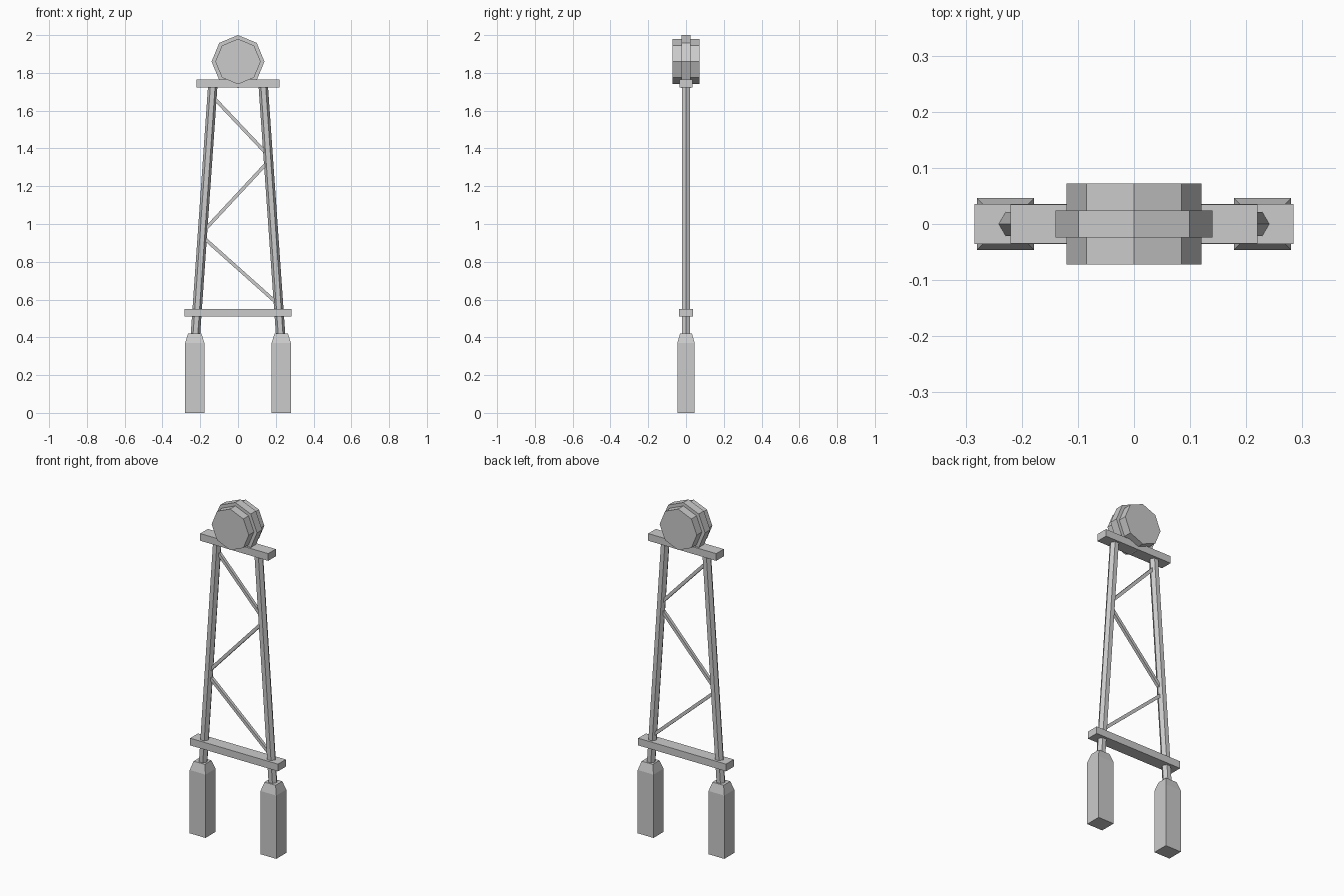
import bpy, bmesh, math
from mathutils import Vector, Matrix

if "Cube" in bpy.data.objects:
    bpy.data.objects.remove(bpy.data.objects["Cube"])


def finish(name, bm):
    bmesh.ops.recalc_face_normals(bm, faces=bm.faces)
    me = bpy.data.meshes.new(name)
    bm.to_mesh(me)
    bm.free()
    ob = bpy.data.objects.new(name, me)
    bpy.context.collection.objects.link(ob)
    return ob


def box(name, size, centre):
    bm = bmesh.new()
    bmesh.ops.create_cube(bm, size=1)
    bmesh.ops.scale(bm, vec=size, verts=bm.verts)
    bmesh.ops.translate(bm, vec=centre, verts=bm.verts)
    return finish(name, bm)


def foot(name, x):
    bm = bmesh.new()
    bmesh.ops.create_cube(bm, size=1)
    bmesh.ops.scale(bm, vec=(0.102, 0.092, 0.37), verts=bm.verts)
    bmesh.ops.translate(bm, vec=(x, 0, 0.185), verts=bm.verts)
    top = max(bm.faces, key=lambda f: f.calc_center_median().z)
    cap = bmesh.ops.extrude_discrete_faces(bm, faces=[top])["faces"][0]
    for v in cap.verts:
        v.co = (x + (v.co.x - x) * 0.7, v.co.y * 0.68, 0.42)
    return finish(name, bm)


def leg(name, a, b, r):
    # hexagonal post, sheared so its ends stay level
    bm = bmesh.new()
    rings = [[bm.verts.new(Vector(p) + Vector((r * math.cos(i * math.pi / 3),
                                              r * math.sin(i * math.pi / 3), 0)))
              for i in range(6)] for p in (a, b)]
    for i in range(6):
        j = (i + 1) % 6
        bm.faces.new((rings[0][i], rings[0][j], rings[1][j], rings[1][i]))
    for ring in rings:
        bm.faces.new(ring)
    return finish(name, bm)


def brace(name, a, b, width):
    a, b = Vector(a), Vector(b)
    d = b - a
    ob = box(name, (d.length, width, width), (0, 0, 0))
    turn = Matrix.Rotation(-math.atan2(d.z, d.x), 4, 'Y')
    ob.data.transform(Matrix.Translation((a + b) / 2) @ turn)
    return ob


def drum(name, r, depth, z):
    bm = bmesh.new()
    bmesh.ops.create_cone(bm, cap_ends=True, segments=8,
                          radius1=r, radius2=r, depth=depth)
    bmesh.ops.transform(bm, verts=bm.verts, matrix=Matrix.Translation((0, 0, z))
                        @ Matrix.Rotation(math.pi / 2, 4, 'X'))
    return finish(name, bm)


# feet and leaning posts
for side, s in (("left", -1), ("right", 1)):
    foot(side + "_foot", s * 0.229)
    leg(side + "_post", (s * 0.2265, 0, 0.40), (s * 0.133, 0, 1.74), 0.025)

# cross beams
box("lower_beam", (0.568, 0.072, 0.042), (0, 0, 0.53))
box("upper_beam", (0.44, 0.07, 0.042), (0, 0, 1.743))

# zigzag braces between the posts
brace("top_brace", (-0.13, 0, 1.67), (0.152, 0, 1.372), 0.018)
brace("middle_brace", (0.155, 0, 1.325), (-0.18, 0, 0.965), 0.018)
brace("bottom_brace", (-0.185, 0, 0.93), (0.213, 0, 0.575), 0.018)

# stepped octagonal lamp on top
drum("lamp_body", 0.12, 0.144, 1.86)
drum("lamp_rim", 0.14, 0.048, 1.86)
